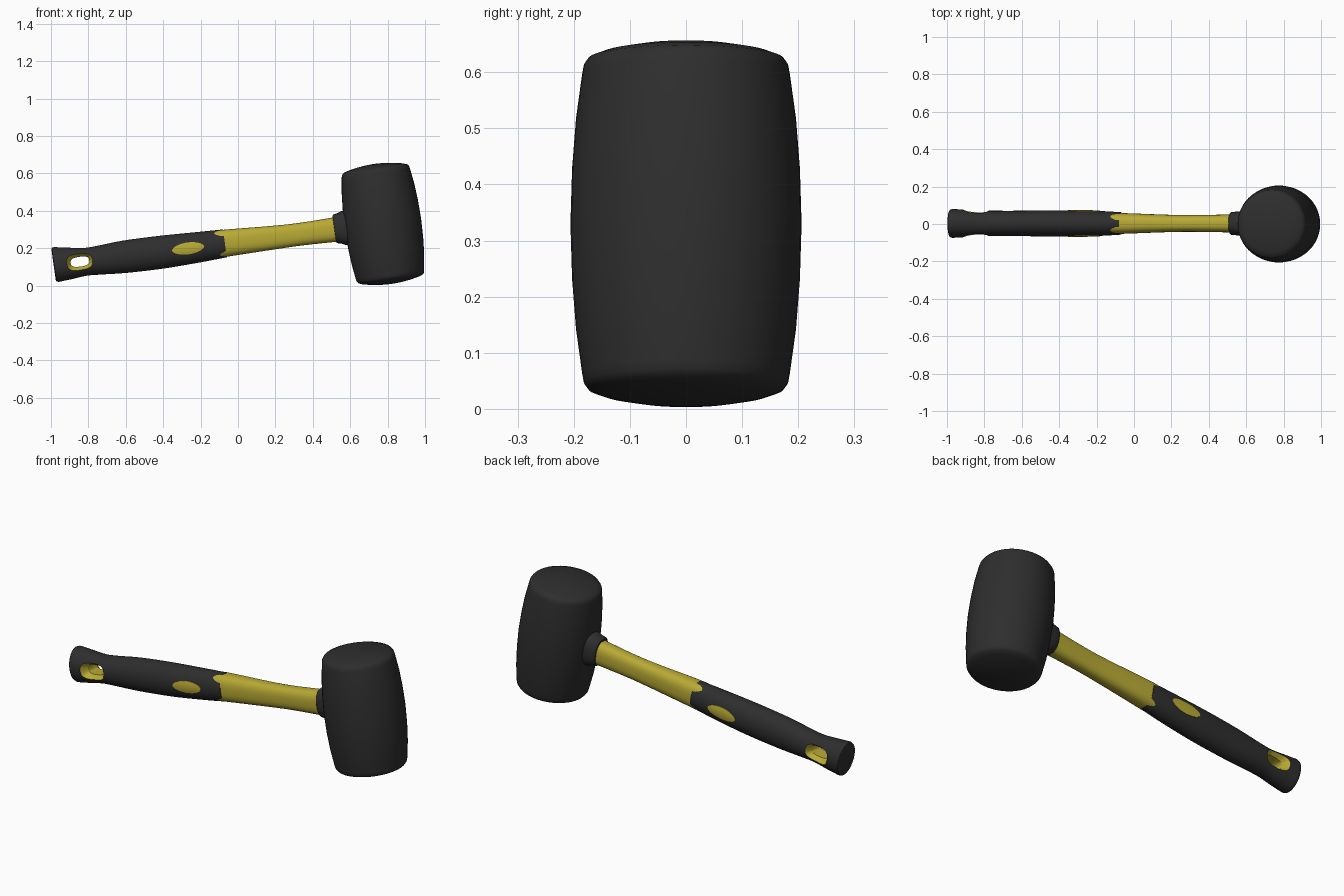
import bpy, bmesh
from math import sin, cos, pi, copysign, radians
from mathutils import Vector, Matrix
from mathutils.bvhtree import BVHTree

cube = bpy.data.objects.get("Cube")
if cube:
    bpy.data.objects.remove(cube)


def material(name, color):
    m = bpy.data.materials.new(name)
    m.use_nodes = True
    m.diffuse_color = color
    m.node_tree.nodes["Principled BSDF"].inputs["Base Color"].default_value = color
    return m


RUBBER = material("black_rubber", (0.027, 0.027, 0.027, 1))
YELLOW = material("olive_yellow", (0.48, 0.40, 0.035, 1))
TILT = radians(8)
MID_Y = 0.003


def outline(a, b, power=2.0, count=48):
    """Superellipse points with half sizes a and b."""
    e = 2 / power
    angles = [2 * pi * i / count for i in range(count)]
    return [(a * copysign(abs(cos(t)) ** e, cos(t)),
             b * copysign(abs(sin(t)) ** e, sin(t))) for t in angles]


def smooth_path(rows, steps=5):
    """Catmull-Rom resampling of rows of numbers."""
    rows = [Vector(r) for r in rows]
    out = []
    for i in range(len(rows) - 1):
        p, q = rows[i], rows[i + 1]
        m = (q - rows[max(i - 1, 0)]) / 2
        n = (rows[min(i + 2, len(rows) - 1)] - p) / 2
        for k in range(steps):
            t = k / steps
            out.append(p * (2*t**3 - 3*t*t + 1) + m * (t**3 - 2*t*t + t)
                       + q * (3*t*t - 2*t**3) + n * (t**3 - t*t))
    return out + [rows[-1]]


def loft(name, rings, mats, index=0):
    """Closed skin over equal rings of points."""
    bm = bmesh.new()
    loops = [[bm.verts.new(p) for p in ring] for ring in rings]
    n = len(loops[0])
    for a, b in zip(loops, loops[1:]):
        for i in range(n):
            j = (i + 1) % n
            bm.faces.new((a[i], a[j], b[j], b[i]))
    bm.faces.new(loops[0])
    bm.faces.new(loops[-1])
    for f in bm.faces:
        f.material_index = index
    bmesh.ops.recalc_face_normals(bm, faces=bm.faces)
    mesh = bpy.data.meshes.new(name)
    bm.to_mesh(mesh)
    bm.free()
    for m in mats:
        mesh.materials.append(m)
    obj = bpy.data.objects.new(name, mesh)
    bpy.context.collection.objects.link(obj)
    return obj


def shaft(name, rows, mat, power=2.0):
    """Loft of leaning sections; each row is x, centre z, half height, half width."""
    rings = [[(x - v * sin(TILT), MID_Y + u, z + v * cos(TILT))
              for u, v in outline(w, h, power)] for x, z, h, w in rows]
    return loft(name, rings, mat)


def shade(obj, angle=40):
    bpy.ops.object.select_all(action='DESELECT')
    obj.select_set(True)
    bpy.context.view_layer.objects.active = obj
    bpy.ops.object.shade_smooth_by_angle(angle=radians(angle))


# Barrel head, turned about its leaning axis
half = [(0.206, 0), (0.203, 0.10), (0.196, 0.19), (0.185, 0.27), (0.182, 0.286),
        (0.174, 0.297), (0.15, 0.306), (0.10, 0.316), (0.05, 0.322), (0.01, 0.324)]
profile = [(r, -t) for r, t in reversed(half[1:])] + half
place = Matrix.Translation((0.775, 0, 0.33)) @ Matrix.Rotation(-TILT, 4, 'Y')
head = loft("head", [[place @ Vector((u, v, t)) for u, v in outline(r, r)]
                     for r, t in profile], [RUBBER])
shade(head)

# Flared collar where the handle enters the head
collar = shaft("collar", [(0.515, 0.303, 0.072, 0.055), (0.522, 0.304, 0.078, 0.061),
                          (0.545, 0.306, 0.083, 0.063), (0.565, 0.308, 0.092, 0.065),
                          (0.64, 0.310, 0.092, 0.068)], [RUBBER], 2.4)
shade(collar)

# Yellow shaft
handle = shaft("handle", smooth_path([
    (-0.12, 0.219, 0.073, 0.056), (-0.05, 0.229, 0.072, 0.055),
    (0.2, 0.258, 0.063, 0.046), (0.35, 0.277, 0.061, 0.045),
    (0.56, 0.305, 0.067, 0.049)]), [YELLOW], 2.6)
shade(handle)

# Rubber grip with a flared butt
butt = [(-0.986, 0.112, 0.083, 0.066), (-0.982, 0.112, 0.091, 0.074)]
body = smooth_path([
    (-0.972, 0.113, 0.094, 0.077), (-0.9, 0.119, 0.085, 0.074),
    (-0.82, 0.127, 0.075, 0.069), (-0.75, 0.135, 0.077, 0.068),
    (-0.6, 0.155, 0.087, 0.068), (-0.4, 0.180, 0.088, 0.070),
    (-0.2, 0.207, 0.081, 0.067), (-0.07, 0.226, 0.075, 0.060)])
grip = shaft("grip", butt + body, [RUBBER, YELLOW])

# Raised yellow ovals on both sides of the grip
bm = bmesh.new()
bm.from_mesh(grip.data)
tree = BVHTree.FromBMesh(bm)
bm.free()
for name, side in (("front_oval", -1), ("back_oval", 1)):
    turn = Matrix.Rotation(-TILT, 4, 'Y')
    rings = []
    for scale, lift in ((1, -0.004), (1, 0.003), (0.75, 0.003), (0.5, 0.003), (0.2, 0.003)):
        ring = []
        for u, v in outline(0.086 * scale, 0.032 * scale, 1.9):
            start = turn @ Vector((u, 0, v)) + Vector((-0.267, side, 0.199))
            hit = tree.ray_cast(start, Vector((0, -side, 0)))[0]
            ring.append(hit + Vector((0, side * lift, 0)))
        rings.append(ring)
    shade(loft(name, rings, [YELLOW]))

# Hanging hole with a dished yellow rim
turn = Matrix.Translation((-0.845, MID_Y, 0.128)) @ Matrix.Rotation(-TILT, 4, 'Y')
cutter = loft("hole_cutter", [[turn @ Vector((u, y, v)) for u, v in outline(a, b, 2.8)]
              for y, a, b in ((-0.09, 0.080, 0.067), (-0.035, 0.05, 0.026),
                              (0.035, 0.05, 0.026), (0.09, 0.080, 0.067))],
              [RUBBER, YELLOW], 1)
cutter.hide_render = True
cut = grip.modifiers.new("hanging_hole", 'BOOLEAN')
cut.operation = 'DIFFERENCE'
cut.solver = 'EXACT'
cut.object = cutter
shade(grip, 35)
bpy.ops.object.modifier_apply(modifier=cut.name)
bpy.data.objects.remove(cutter)
shade(grip, 35)
